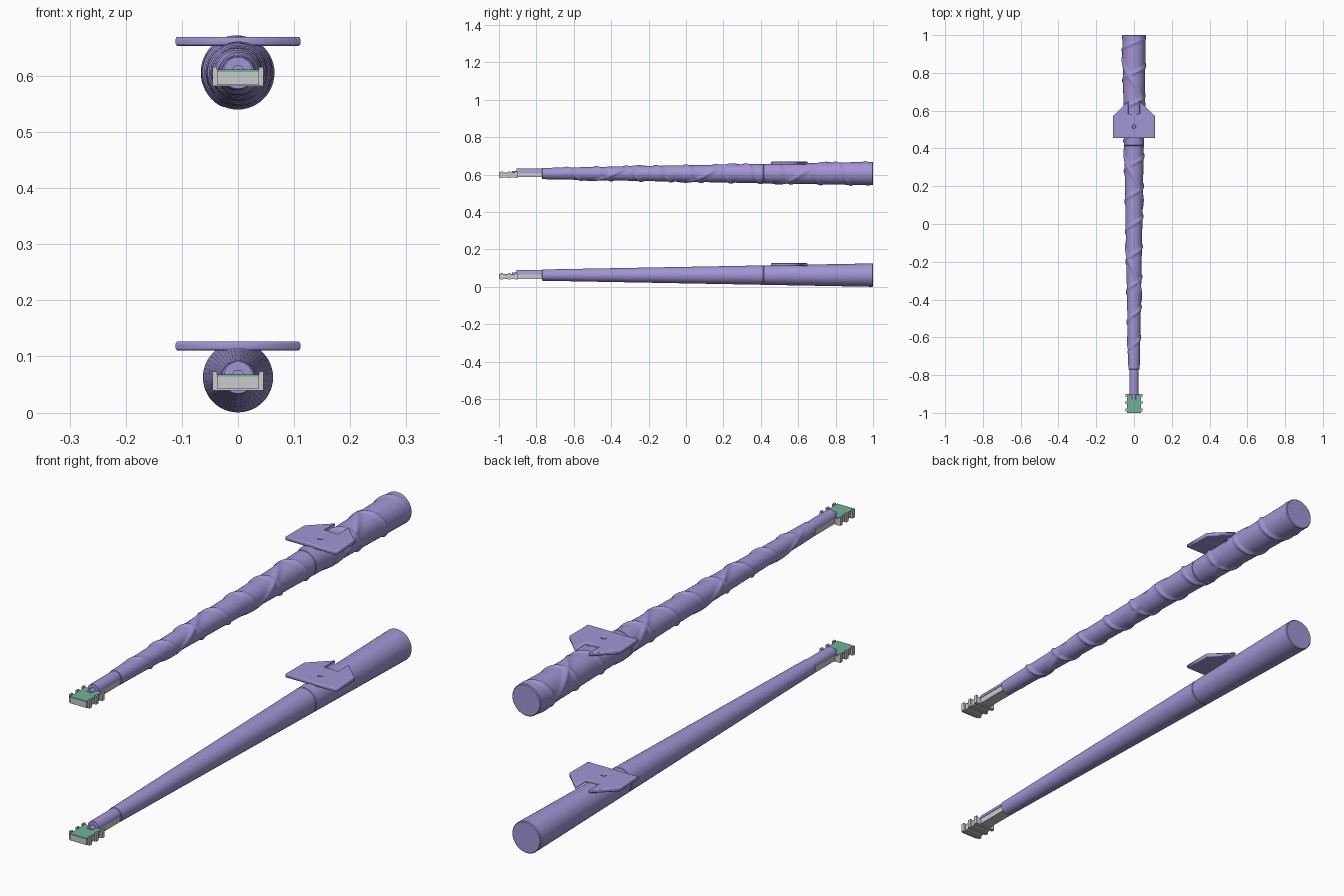
import bpy, bmesh
from math import pi, cos, sin, exp

if "Cube" in bpy.data.objects:
    bpy.data.objects.remove(bpy.data.objects["Cube"])

AXIS_Z = 0.0627      # height of the lower wand's axis
LIFT = 0.543         # offset of the upper wand


def material(name, rgb):
    m = bpy.data.materials.new(name)
    m.diffuse_color = (*rgb, 1)
    m.use_nodes = True
    m.node_tree.nodes["Principled BSDF"].inputs["Base Color"].default_value = m.diffuse_color
    return m


PURPLE = material("purple", (0.36, 0.30, 0.66))
GREEN = material("green", (0.16, 0.45, 0.31))


def finish(name, bm, mat=None, smooth=False):
    bmesh.ops.recalc_face_normals(bm, faces=bm.faces)
    mesh = bpy.data.meshes.new(name)
    bm.to_mesh(mesh)
    bm.free()
    ob = bpy.data.objects.new(name, mesh)
    bpy.context.collection.objects.link(ob)
    if mat:
        mesh.materials.append(mat)
    if smooth:
        bpy.ops.object.select_all(action='DESELECT')
        ob.select_set(True)
        bpy.context.view_layer.objects.active = ob
        bpy.ops.object.shade_smooth_by_angle(angle=0.6)
    return ob


def boxes(name, items, z, mat=None):
    # each item: (x0, x1, y0, y1, z0, z1)
    bm = bmesh.new()
    for x0, x1, y0, y1, z0, z1 in items:
        for v in bmesh.ops.create_cube(bm, size=1)['verts']:
            v.co = (x0 + (v.co.x + .5) * (x1 - x0), y0 + (v.co.y + .5) * (y1 - y0),
                    z + z0 + (v.co.z + .5) * (z1 - z0))
    return finish(name, bm, mat)


def taper(y):
    return 0.03 + 0.0184 * (y + 0.77)


def ridge(y, t):
    # tight helix crossed by one long helix of the opposite hand
    def bump(d, pitch, width):
        d = (d + pitch / 2) % pitch - pitch / 2
        return exp(-(d / width) ** 2)
    a = bump(y + 0.64 - 0.16 * (pi / 2 - t) / (2 * pi), 0.16, 0.010)
    b = bump(y - 0.62 - 0.5 * t / (2 * pi), 0.5, 0.02)
    fade = min(1, max(0, (y + 0.72) / 0.1)) * min(1, max(0, (0.985 - y) / 0.03))
    return 0.0055 * max(a, b) * fade


def tube(name, y0, y1, z, ridged, end_bevel=0.0015):
    n = 64 if ridged else 48
    steps = int((y1 - y0) / 0.005) if ridged else 1
    e = end_bevel
    ys = [(y0, -e)] + [(y0 + e + (y1 - y0 - 2 * e) * i / steps, 0)
                       for i in range(steps + 1)] + [(y1, -e)]
    bm = bmesh.new()
    rings = []
    for y, dr in ys:
        ring = []
        for k in range(n):
            t = 2 * pi * k / n
            r = taper(y) + dr + (ridge(y, t) if ridged else 0)
            ring.append(bm.verts.new((r * cos(t), y, z + r * sin(t))))
        rings.append(ring)
    for a, b in zip(rings, rings[1:]):
        for k in range(n):
            bm.faces.new((a[k], a[k - 1], b[k - 1], b[k]))
    bm.faces.new(rings[0])
    bm.faces.new(rings[-1])
    return finish(name, bm, PURPLE, True)


def half_round(name, r, y0, y1, z):
    bm = bmesh.new()
    pts = [(r * cos(pi * k / 20), r * sin(pi * k / 20)) for k in range(21)]
    f = bm.faces.new([bm.verts.new((x, y0, z + h)) for x, h in pts])
    ext = bmesh.ops.extrude_face_region(bm, geom=[f])['geom']
    for v in ext:
        if isinstance(v, bmesh.types.BMVert):
            v.co.y = y1
    return finish(name, bm, PURPLE, True)


def plate(name, z):
    # fishtail plate with a hole, as a filled and bevelled 2D curve
    cu = bpy.data.curves.new(name, 'CURVE')
    cu.dimensions = '2D'
    cu.fill_mode = 'BOTH'
    cu.extrude, cu.bevel_depth, cu.offset = 0.004, 0.004, -0.004
    half = [(0.111, 0.455), (0.111, 0.572), (0.03, 0.65), (0.03, 0.583)]
    outline = half + [(-x, y) for x, y in reversed(half)]
    hole = [(0.009 * cos(2 * pi * k / 20), 0.515 + 0.009 * sin(2 * pi * k / 20))
            for k in range(20)]
    for pts in (outline, hole):
        s = cu.splines.new('POLY')
        s.points.add(len(pts) - 1)
        for p, (x, y) in zip(s.points, pts):
            p.co = (x, y, 0, 1)
        s.use_cyclic_u = True
    cu.materials.append(PURPLE)
    ob = bpy.data.objects.new(name, cu)
    bpy.context.collection.objects.link(ob)
    ob.location.z = z
    bpy.ops.object.select_all(action='DESELECT')
    ob.select_set(True)
    bpy.context.view_layer.objects.active = ob
    bpy.ops.object.convert(target='MESH')


def wand(prefix, dz, ridged):
    z = AXIS_Z + dz
    tube(prefix + "_shaft", -0.77, 0.414, z, ridged)
    tube(prefix + "_handle", 0.414, 1.0, z, ridged, 0.003)
    plate(prefix + "_plate", dz + 0.1185)
    # half-round neck over a grey bar
    half_round(prefix + "_neck", 0.025, -0.905, -0.765, dz + 0.066)
    half_round(prefix + "_neck_core", 0.012, -0.93, -0.9, dz + 0.064)
    boxes(prefix + "_neck_bar", [(-.023, .023, -.91, -.765, .043, .066)], dz)
    # connector block with side ribs
    items = [(-.037, .037, -1.0, -.905, .042, .064)]
    for y in (-.985, -.945, -.908):
        items.append((-.045, .045, y - .007, y + .007, .039, .064))
        for s in (-1, 1):
            x = sorted((s * .0375, s * .045))
            items.append((*x, y - .007, y + .007, .06, .073))
    boxes(prefix + "_connector", items, dz)
    boxes(prefix + "_contact_board", [(-.0372, .0372, -1.0, -.903, .064, .068)], dz, GREEN)


wand("plain_wand", 0.0, False)
wand("ridged_wand", LIFT, True)
